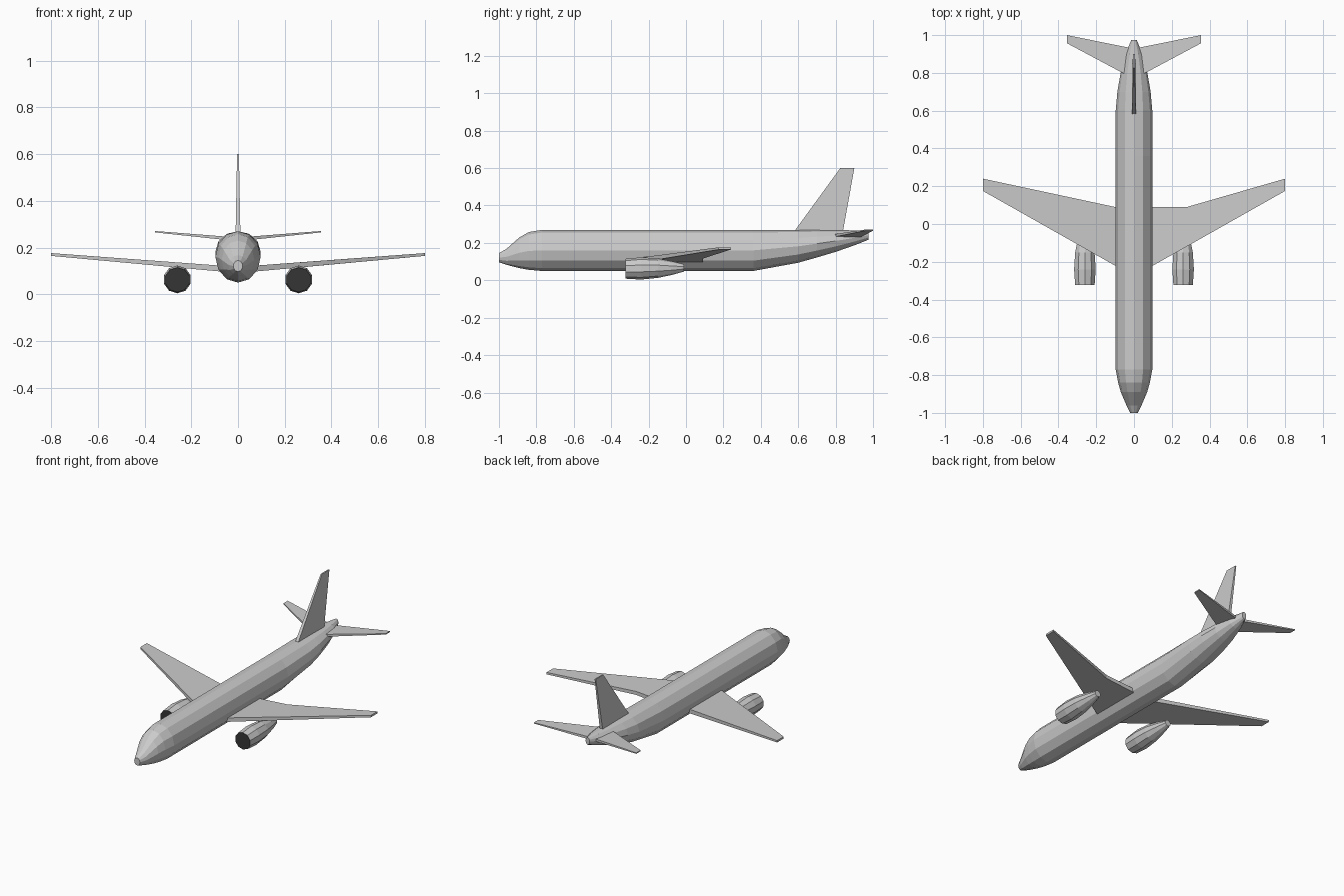
import bpy, bmesh, math
from mathutils import Vector

cube = bpy.data.objects.get("Cube")
if cube:
    bpy.data.objects.remove(cube, do_unlink=True)


def material(name, value):
    mat = bpy.data.materials.new(name)
    mat.use_nodes = True
    colour = (value, value, value, 1)
    mat.diffuse_color = colour
    mat.node_tree.nodes["Principled BSDF"].inputs["Base Color"].default_value = colour
    return mat


GREY = material("light grey", 0.6)
DARK = material("dark intake", 0.035)


def finish(name, bm, mats=(GREY,)):
    bmesh.ops.recalc_face_normals(bm, faces=bm.faces)
    mesh = bpy.data.meshes.new(name)
    bm.to_mesh(mesh)
    bm.free()
    for mat in mats:
        mesh.materials.append(mat)
    obj = bpy.data.objects.new(name, mesh)
    bpy.context.collection.objects.link(obj)
    return obj


def loft(bm, sections, sides, x=0):
    """Skin elliptical rings given as (y, half width, bottom z, top z)."""
    rings = []
    for y, rx, low, high in sections:
        mid, rz = (low + high) / 2, (high - low) / 2
        angles = [math.tau * i / sides for i in range(sides)]
        rings.append([bm.verts.new((x + rx * math.sin(a), y, mid + rz * math.cos(a)))
                      for a in angles])
    for a, b in zip(rings, rings[1:]):
        for i in range(sides):
            j = (i + 1) % sides
            bm.faces.new((a[i], a[j], b[j], b[i]))
    return bm.faces.new(rings[0]), bm.faces.new(rings[-1])


def slab(name, outline, axis):
    """Thin surface from (point, half thickness) pairs, thickened along an axis."""
    bm = bmesh.new()
    axis = Vector(axis)
    top = [bm.verts.new(Vector(p) + axis * t) for p, t in outline]
    low = [bm.verts.new(Vector(p) - axis * t) for p, t in outline]
    bm.faces.new(top)
    bm.faces.new(low[::-1])
    for i in range(len(top)):
        j = (i + 1) % len(top)
        bm.faces.new((top[i], low[i], low[j], top[j]))
    return finish(name, bm)


# Fuselage with pointed nose and upswept tail
bm = bmesh.new()
loft(bm, [(-1, 0.02, 0.097, 0.145), (-0.96, 0.04, 0.083, 0.168),
          (-0.89, 0.07, 0.065, 0.23), (-0.84, 0.084, 0.056, 0.258),
          (-0.77, 0.097, 0.05, 0.27), (0.36, 0.097, 0.05, 0.27),
          (0.6, 0.097, 0.094, 0.27), (0.7, 0.088, 0.122, 0.27),
          (0.8, 0.071, 0.152, 0.269), (0.9, 0.045, 0.187, 0.267),
          (0.975, 0.014, 0.217, 0.264)], 12)
finish("fuselage", bm)


# Main wings: the left trailing edge is kinked, the right one is straight
def wing_z(x):
    return 0.104 + 0.083 * x


for side, name in ((1, "left"), (-1, "right")):
    plan = [(0.03, -0.26, 0.013), (0.8, 0.175, 0.006), (0.8, 0.24, 0.006)]
    if side > 0:
        plan += [(0.28, 0.09, 0.011), (0.03, 0.09, 0.013)]
    else:
        plan += [(0.03, 0.075, 0.013)]
    slab(name + "_wing", [((side * x, y, wing_z(x)), t) for x, y, t in plan], (0, 0, 1))

    # Tailplane
    plan = [(0.01, 0.773, 0.236, 0.008), (0.355, 0.957, 0.268, 0.003),
            (0.355, 1.0, 0.268, 0.003), (0.01, 0.93, 0.236, 0.008)]
    slab(name + "_tailplane", [((side * x, y, z), t) for x, y, z, t in plan], (0, 0, 1))

    # Engine with a recessed dark intake
    bm = bmesh.new()
    front, back = loft(bm, [(-0.312, 0.055, 0.008, 0.116), (-0.24, 0.06, 0.004, 0.123),
                            (-0.15, 0.054, 0.013, 0.117), (-0.07, 0.037, 0.03, 0.101),
                            (-0.01, 0.02, 0.047, 0.086)], 10, side * 0.26)
    bmesh.ops.inset_region(bm, faces=[front], thickness=0.013)
    bmesh.ops.inset_region(bm, faces=[front], thickness=0.001, depth=-0.012)
    front.material_index = 1
    finish(name + "_engine", bm, (GREY, DARK))

# Tail fin
slab("tail_fin", [((0, 0.55, 0.222), 0.011), ((0, 0.825, 0.6), 0.004),
                  ((0, 0.9, 0.6), 0.004), ((0, 0.832, 0.222), 0.011)], (1, 0, 0))
